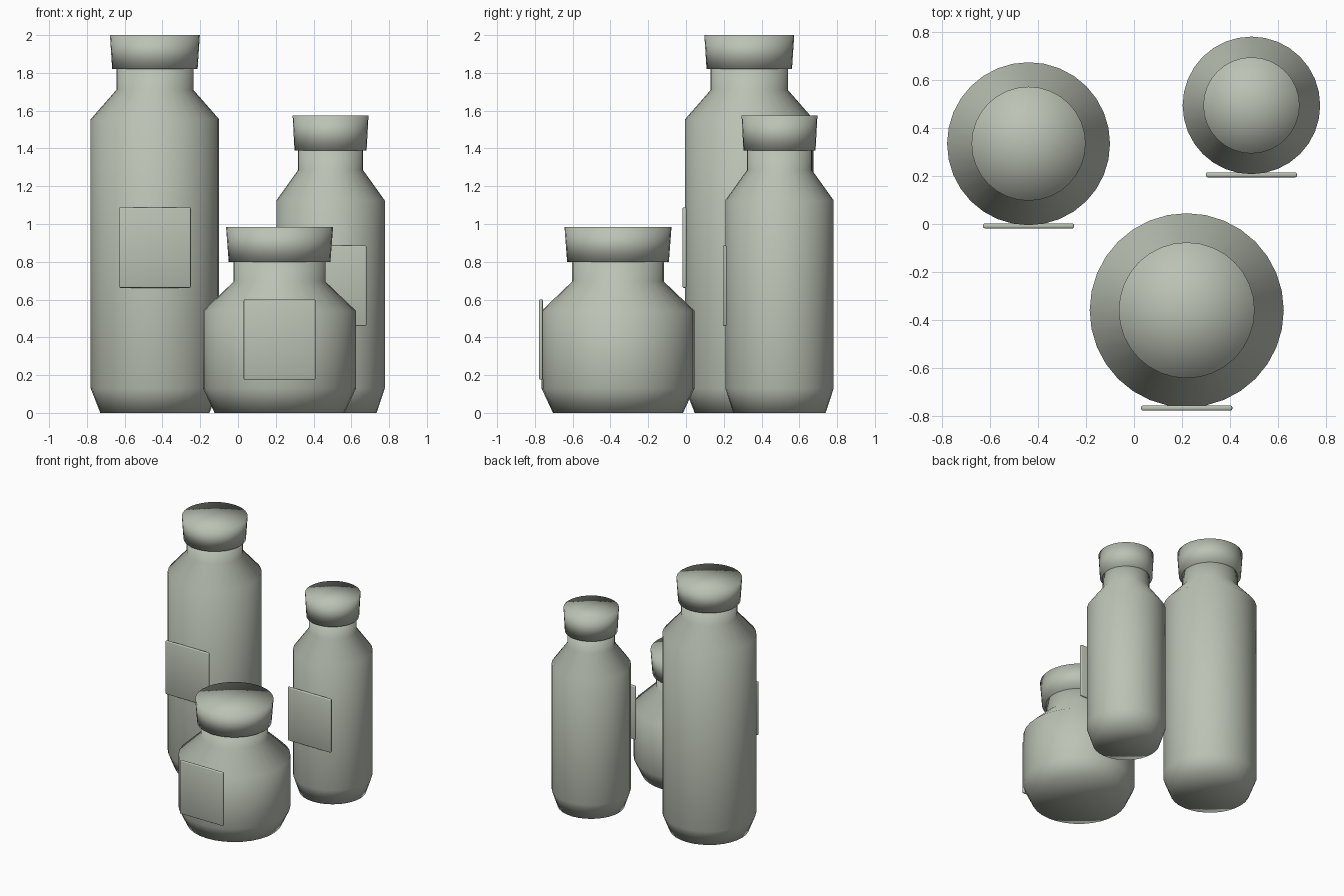
import bpy
import bmesh
import math

cube = bpy.data.objects.get("Cube")
if cube:
    bpy.data.objects.remove(cube)

SEGMENTS = 32

glaze = bpy.data.materials.new("sage_grey")
glaze.use_nodes = True
COLOUR = (0.5, 0.54, 0.46, 1)
glaze.diffuse_color = COLOUR
glaze.node_tree.nodes["Principled BSDF"].inputs["Base Color"].default_value = COLOUR


def finish(name, bm, location):
    """Turn a bmesh into a smooth, coloured object."""
    bmesh.ops.recalc_face_normals(bm, faces=bm.faces)
    for face in bm.faces:
        face.smooth = True
    mesh = bpy.data.meshes.new(name)
    bm.to_mesh(mesh)
    bm.free()
    mesh.materials.append(glaze)
    obj = bpy.data.objects.new(name, mesh)
    obj.location = location
    bpy.context.collection.objects.link(obj)
    return obj


def turned(name, profile, location):
    """Closed round solid from (radius, height) pairs."""
    bm = bmesh.new()
    rings = []
    for radius, z in profile:
        angles = [math.tau * i / SEGMENTS for i in range(SEGMENTS)]
        rings.append([bm.verts.new((radius * math.cos(a), radius * math.sin(a), z))
                      for a in angles])
    for low, high in zip(rings, rings[1:]):
        for i in range(SEGMENTS):
            j = (i + 1) % SEGMENTS
            bm.faces.new((low[i], low[j], high[j], high[i]))
    # Fan the two ends around a centre point
    for ring, (_, z) in ((rings[0], profile[0]), (rings[-1], profile[-1])):
        disc = bm.faces.new(ring)
        bmesh.ops.poke(bm, faces=[disc])
    return finish(name, bm, location)


def label_plate(name, location):
    """Thin plate with softened edges."""
    bm = bmesh.new()
    bmesh.ops.create_cube(bm, size=1)
    bmesh.ops.scale(bm, vec=(0.38, 0.02, 0.425), verts=bm.verts)
    bmesh.ops.bevel(bm, geom=bm.edges[:], offset=0.006, segments=2,
                    profile=0.5, affect='EDGES')
    return finish(name, bm, location)


def bottle(name, x, y, radius, shoulder, neck, rim, top, label_z):
    """Body with tapered foot and shoulder, flared cap and front label."""
    turned(name + "_body", [
        (radius * 0.85, 0), (radius, 0.13), (radius, shoulder),
        (radius * 0.6, neck), (radius * 0.6, rim + 0.02)], (x, y, 0))
    turned(name + "_cap", [(radius * 0.665, rim), (radius * 0.7, top)], (x, y, 0))
    label_plate(name + "_label", (x, y - radius - 0.003, label_z))


bottle("tall_bottle", -0.44, 0.335, 0.34, 1.555, 1.71, 1.82, 2.0, 0.875)
bottle("medium_bottle", 0.49, 0.495, 0.287, 1.125, 1.285, 1.39, 1.575, 0.673)
bottle("short_jar", 0.22, -0.36, 0.405, 0.54, 0.695, 0.80, 0.985, 0.388)
